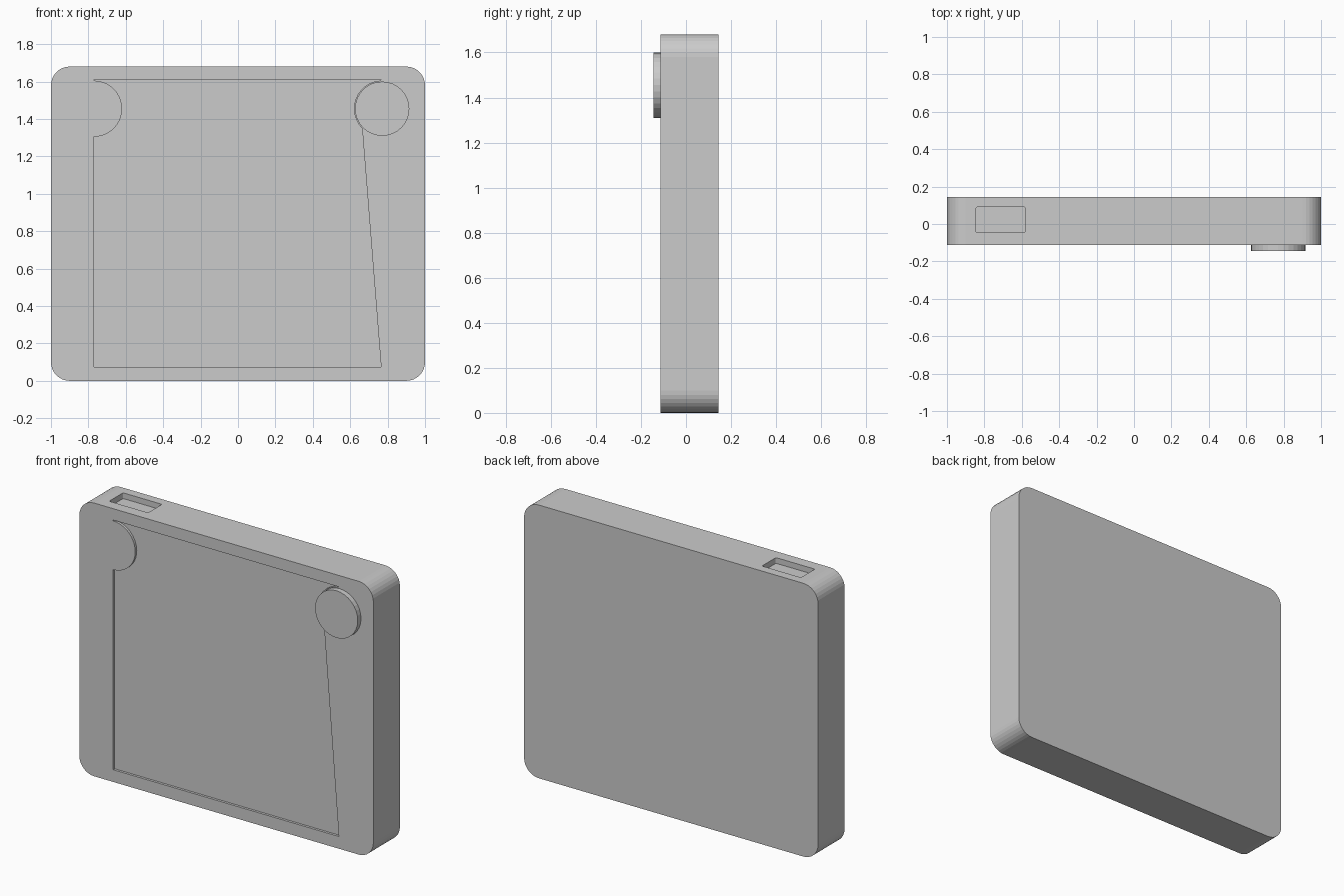
import bpy, bmesh
from math import sin, cos, pi, radians
from mathutils import Vector

if "Cube" in bpy.data.objects:
    bpy.data.objects.remove(bpy.data.objects["Cube"])


def arc(cx, cy, r, a0, a1, n):
    """Points on an arc, angles in degrees."""
    return [(cx + r * cos(radians(a0 + (a1 - a0) * i / n)),
             cy + r * sin(radians(a0 + (a1 - a0) * i / n))) for i in range(n + 1)]


def rounded_rect(x0, x1, y0, y1, r, n):
    return (arc(x1 - r, y1 - r, r, 0, 90, n) + arc(x0 + r, y1 - r, r, 90, 180, n)
            + arc(x0 + r, y0 + r, r, 180, 270, n) + arc(x1 - r, y0 + r, r, 270, 360, n))


def prism(name, pts, lo, hi, axis):
    """Extrude a closed 2D profile along y (profile in xz) or z (profile in xy)."""
    place = (lambda p, h: (p[0], h, p[1])) if axis == 'y' else (lambda p, h: (p[0], p[1], h))
    bm = bmesh.new()
    face = bm.faces.new([bm.verts.new(place(p, lo)) for p in pts])
    ext = bmesh.ops.extrude_face_region(bm, geom=[face])
    moved = [v for v in ext['geom'] if isinstance(v, bmesh.types.BMVert)]
    bmesh.ops.translate(bm, verts=moved, vec=Vector(place((0, 0), hi - lo)))
    bmesh.ops.recalc_face_normals(bm, faces=bm.faces)
    me = bpy.data.meshes.new(name)
    bm.to_mesh(me)
    bm.free()
    ob = bpy.data.objects.new(name, me)
    bpy.context.collection.objects.link(ob)
    return ob


def cut(target, cutter):
    mod = target.modifiers.new(cutter.name, 'BOOLEAN')
    mod.operation = 'DIFFERENCE'
    mod.solver = 'EXACT'
    mod.object = cutter
    bpy.context.view_layer.objects.active = target
    bpy.ops.object.modifier_apply(modifier=mod.name)
    bpy.data.objects.remove(cutter, do_unlink=True)


FRONT, BACK, TOP = -0.113, 0.145, 1.68

# Case with rounded corners
case = prism("case", rounded_rect(-1, 1, 0, TOP, 0.1, 8), FRONT, BACK, 'y')

# Shallow front panel: half-round tab at the left, slanted edge running up to the knob
panel = ([(-0.77, 0.075), (0.765, 0.075)]
         + arc(0.77, 1.455, 0.15, 225, 95, 12)
         + [(0.765, 1.61), (-0.77, 1.61)]
         + arc(-0.77, 1.455, 0.15, 90, -90, 20))
cut(case, prism("panel_cutter", panel, FRONT - 0.1, FRONT + 0.015, 'y'))

# Connector slot in the top edge
slot = rounded_rect(-0.845, -0.58, -0.045, 0.09, 0.008, 3)
cut(case, prism("slot_cutter", slot, TOP - 0.035, TOP + 0.1, 'z'))

# Round knob standing proud of the front
prism("knob", arc(0.771, 1.455, 0.145, 0, 348.75, 31), -0.145, FRONT + 0.02, 'y')
